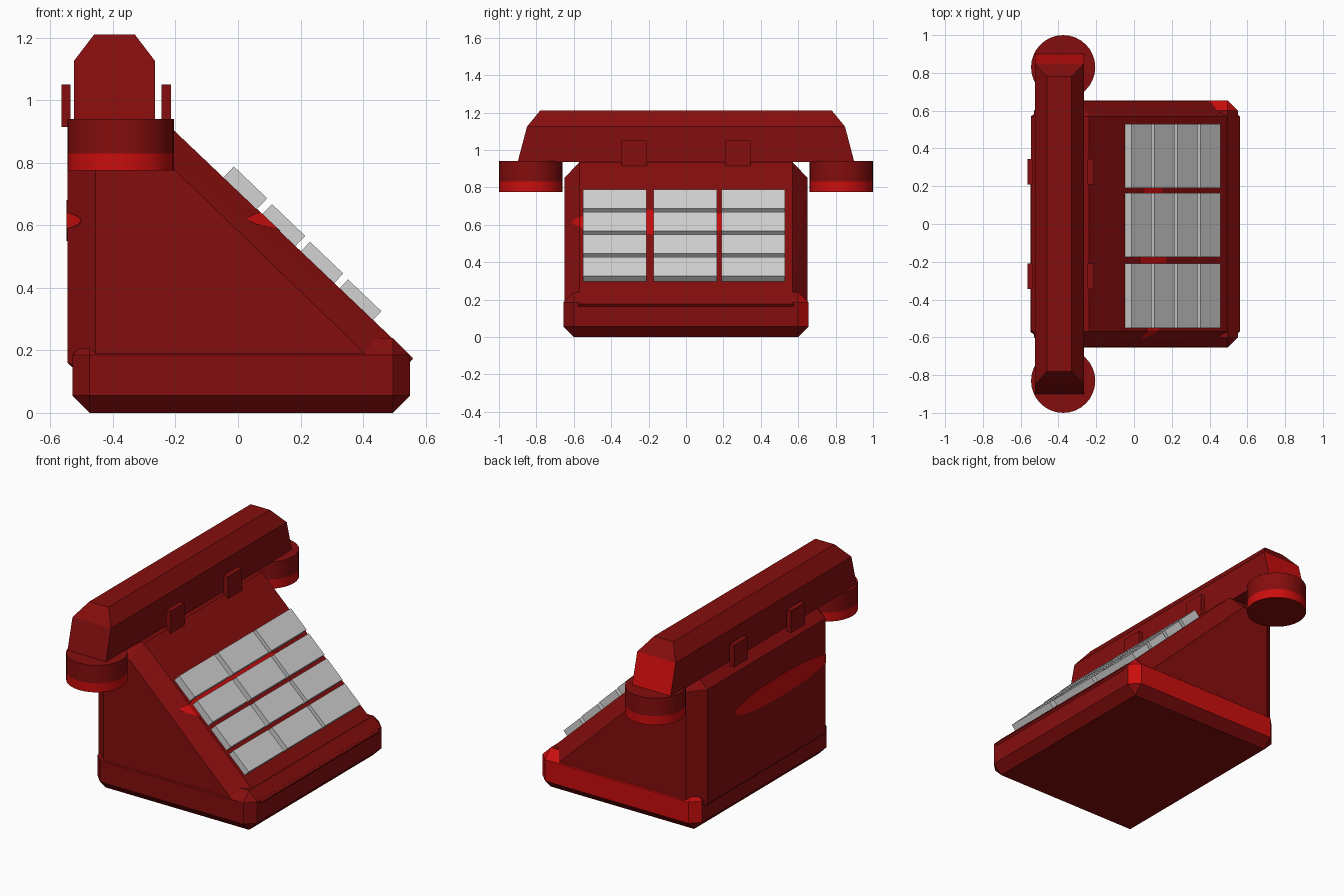
import bpy, bmesh, math
from mathutils import Matrix, Vector

if "Cube" in bpy.data.objects:
    bpy.data.objects.remove(bpy.data.objects["Cube"])


def material(name, rgb):
    m = bpy.data.materials.new(name)
    m.diffuse_color = (*rgb, 1)
    m.use_nodes = True
    m.node_tree.nodes["Principled BSDF"].inputs["Base Color"].default_value = m.diffuse_color
    return m


DARK = material("dark red", (0.235, 0.004, 0.004))
BRIGHT = material("bright red", (0.6, 0.004, 0.004))
GREY = material("key grey", (0.65, 0.65, 0.65))


def finish(bm, name, *mats):
    bmesh.ops.recalc_face_normals(bm, faces=bm.faces)
    me = bpy.data.meshes.new(name)
    bm.to_mesh(me)
    bm.free()
    ob = bpy.data.objects.new(name, me)
    bpy.context.collection.objects.link(ob)
    for m in mats:
        me.materials.append(m)
    return ob


def hull(pts):
    bm = bmesh.new()
    for p in pts:
        bm.verts.new(p)
    res = bmesh.ops.convex_hull(bm, input=bm.verts)
    junk = {v for v in res["geom_interior"] if isinstance(v, bmesh.types.BMVert)}
    bmesh.ops.delete(bm, geom=list(junk), context="VERTS")
    bmesh.ops.dissolve_limit(bm, angle_limit=0.01, verts=bm.verts, edges=bm.edges)
    bmesh.ops.recalc_face_normals(bm, faces=bm.faces)
    return bm


def box(center, size, rot=Matrix()):
    bm = bmesh.new()
    bmesh.ops.create_cube(bm, size=1, matrix=Matrix.Translation(center) @ rot
                          @ Matrix.Diagonal((*size, 1)))
    return bm


# Base slab with chamfered edges, back side brighter
bm = box((0.01, 0, 0.12), (1.08, 1.31, 0.24))
bmesh.ops.bevel(bm, geom=bm.edges[:], offset=0.055, segments=1, affect="EDGES")
bmesh.ops.recalc_face_normals(bm, faces=bm.faces)
for f in bm.faces:
    f.material_index = int(f.normal.y > 0.3 and f.normal.z > -0.3)
finish(bm, "base", DARK, BRIGHT)

# Wedge body: wide middle profile, smaller profile on the sides
middle = [(-0.545, 0.16), (-0.545, 0.86), (-0.46, 0.935), (-0.238, 0.935),
          (0.56, 0.175), (0.5, 0.1), (-0.48, 0.1)]
side = [(-0.455, 0.12), (-0.455, 0.85), (-0.277, 0.85), (0.41, 0.185), (0.47, 0.12)]
body_pts = [(x, s * y, z) for s in (-1, 1)
            for prof, y in ((middle, 0.57), (side, 0.65)) for x, z in prof]
finish(hull(body_pts), "body", DARK)

# Bright oval patches on the slope and back, cut from a slightly wider body
wide = finish(hull([(-0.2 + (x + 0.2) * 1.009, y, z) for x, y, z in body_pts]), "patch_helper")
wide.hide_render = True
bm = bmesh.new()
bmesh.ops.create_cone(bm, cap_ends=True, segments=40, radius1=1, radius2=1, depth=2,
                      matrix=Matrix.Translation((0, -0.15, 0.615))
                      @ Matrix.Diagonal((1, 0.46, 0.065, 1))
                      @ Matrix.Rotation(math.pi / 2, 4, "Y"))
patch = finish(bm, "oval_patches", BRIGHT)
mod = patch.modifiers.new("trim", "BOOLEAN")
mod.operation, mod.object, mod.solver = "INTERSECT", wide, "EXACT"
trimmed = bpy.data.meshes.new_from_object(
    patch.evaluated_get(bpy.context.evaluated_depsgraph_get()))
patch.modifiers.clear()
patch.data = trimmed
trimmed.materials.clear()
trimmed.materials.append(BRIGHT)
for p in trimmed.polygons:
    p.material_index = 0
bpy.data.objects.remove(wide)

# Handset bar, lower face of the back end brighter
bm = hull([(-0.395 + sx * hx, sy * hy, z) for sx in (-1, 1) for sy in (-1, 1)
           for hx, hy, z in ((0.13, 0.9, 0.935), (0.13, 0.85, 1.125), (0.065, 0.78, 1.21))])
for f in bm.faces:
    f.material_index = int(f.normal.y > 0.9)
finish(bm, "handset", DARK, BRIGHT)

# Round ear and mouth caps with a bright lower rim
for label, s in (("mouth", -1), ("ear", 1)):
    bm = bmesh.new()
    for z0, z1 in ((0.775, 0.83), (0.83, 0.94)):
        bmesh.ops.create_cone(bm, cap_ends=True, segments=32, radius1=0.17, radius2=0.17,
                              depth=z1 - z0,
                              matrix=Matrix.Translation((-0.375, s * 0.83, (z0 + z1) / 2)))
    inner = [f for f in bm.faces if len(f.verts) > 4
             and abs(f.calc_center_median().z - 0.83) < 0.01]
    bmesh.ops.delete(bm, geom=inner, context="FACES_ONLY")
    bmesh.ops.remove_doubles(bm, verts=bm.verts, dist=0.001)
    for f in bm.faces:
        f.smooth = len(f.verts) == 4
        f.material_index = int(f.smooth and f.calc_center_median().z < 0.83)
    finish(bm, label + "_cap", DARK, BRIGHT)

# Four cradle prongs
for x in (-0.55, -0.23):
    for s in (-1, 1):
        finish(box((x, s * 0.277, 0.982), (0.03, 0.135, 0.135)), "cradle_prong", DARK)

# Twelve keys on the slope
tilt = Matrix.Rotation(math.radians(43.7), 4, "Y")
normal = tilt @ Vector((0, 0, 1))
for row in range(4):
    top = Vector((0.04 + row * 0.1217, 0, 0.737 - row * 0.1203))
    for y in (-0.38, -0.005, 0.36):
        finish(box(top - normal * 0.03 + Vector((0, y, 0)), (0.147, 0.34, 0.06), tilt),
               "key", GREY)
